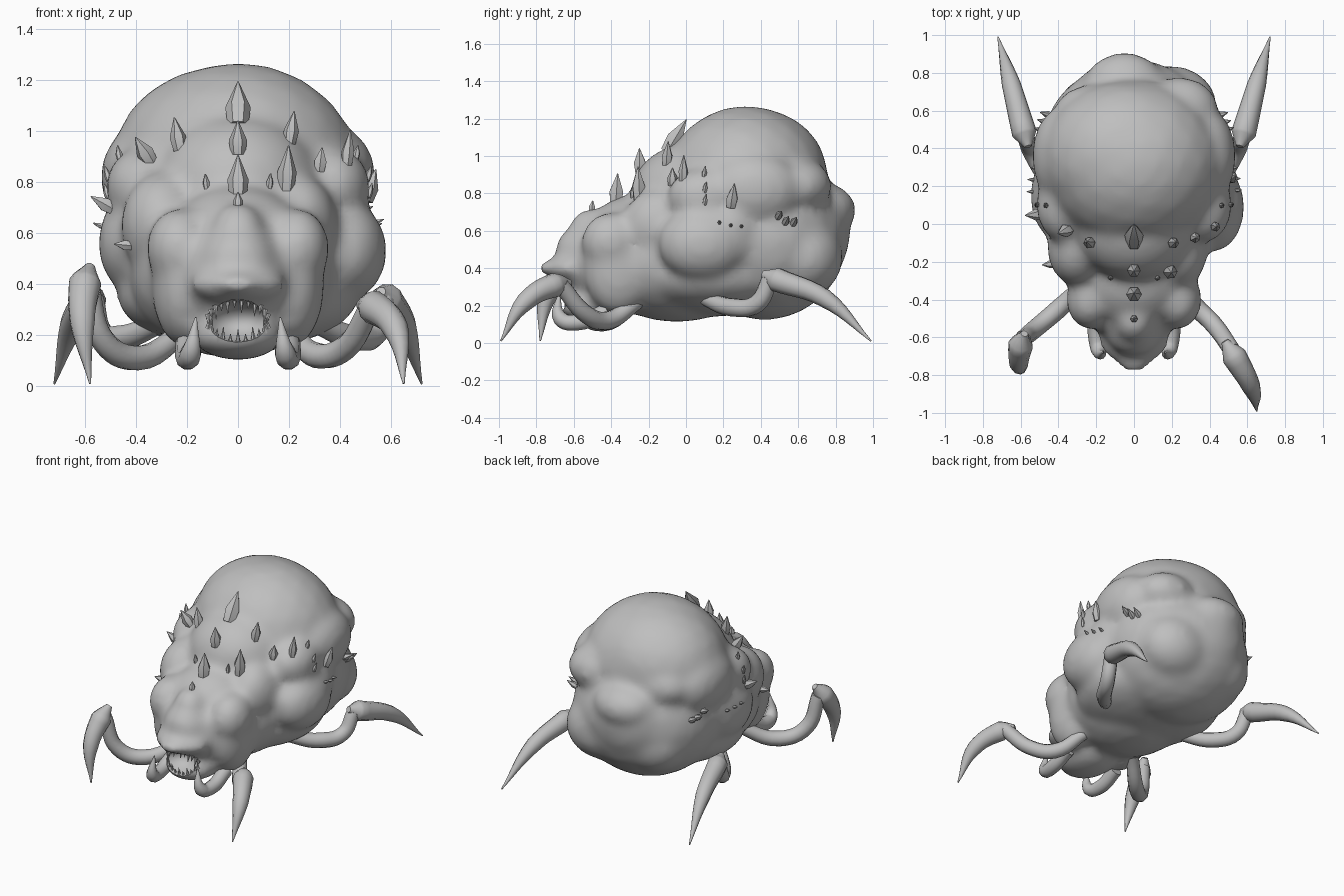
import bpy
import bmesh
import math
from mathutils import Vector, Matrix
from mathutils.bvhtree import BVHTree

cube = bpy.data.objects.get("Cube")
if cube:
    bpy.data.objects.remove(cube, do_unlink=True)

grey = bpy.data.materials.new("stone grey")
grey.use_nodes = True
grey.diffuse_color = (0.52, 0.52, 0.52, 1)
grey.node_tree.nodes["Principled BSDF"].inputs["Base Color"].default_value = grey.diffuse_color


def add_object(name, data):
    obj = bpy.data.objects.new(name, data)
    bpy.context.collection.objects.link(obj)
    data.materials.append(grey)
    return obj


def activate(obj):
    bpy.ops.object.select_all(action="DESELECT")
    obj.select_set(True)
    bpy.context.view_layer.objects.active = obj


def blob(bm, center, radii, mirror=False):
    """Ellipsoid lump, optionally repeated on the other side."""
    for side in ((1, -1) if mirror else (1,)):
        place = Vector((center[0] * side, center[1], center[2]))
        matrix = Matrix.Translation(place) @ Matrix.Diagonal((*radii, 1))
        bmesh.ops.create_icosphere(bm, subdivisions=3, radius=1, matrix=matrix)


def tube(name, points, radii, resolution=3, curved=True):
    """Tapered limb, claw or spine along a path."""
    curve = bpy.data.curves.new(name, "CURVE")
    curve.dimensions = "3D"
    curve.bevel_depth = 1
    curve.bevel_resolution = resolution
    curve.resolution_u = 6
    curve.use_fill_caps = True
    spline = curve.splines.new("BEZIER" if curved else "POLY")
    knots = spline.bezier_points if curved else spline.points
    knots.add(len(points) - 1)
    for knot, point, radius in zip(knots, points, radii):
        knot.co = point if curved else (*point, 1)
        knot.radius = radius
        if curved:
            knot.handle_left_type = knot.handle_right_type = "AUTO"
    obj = add_object(name, curve)
    activate(obj)
    bpy.ops.object.convert(target="MESH")
    bpy.ops.object.shade_smooth_by_angle(angle=math.radians(50))
    return obj


# Lumpy body, fused from ellipsoids
bm = bmesh.new()
# abdomen dome, leaning to one side, and rear mass
blob(bm, (0, 0.32, 0.83), (0.48, 0.45, 0.44))
blob(bm, (-0.04, 0.36, 0.89), (0.45, 0.4, 0.37))
blob(bm, (0, 0.42, 0.55), (0.49, 0.44, 0.43))
blob(bm, (0, 0.5, 0.58), (0.42, 0.37, 0.31))
# broad flanks and belly
blob(bm, (0, 0.22, 0.62), (0.54, 0.35, 0.28))
blob(bm, (0, 0.15, 0.36), (0.48, 0.46, 0.22))
# flank swellings
blob(bm, (0.38, 0.36, 0.82), (0.16, 0.26, 0.2), True)
blob(bm, (0.4, 0.15, 0.56), (0.15, 0.24, 0.2), True)
blob(bm, (0.37, 0.1, 0.78), (0.15, 0.2, 0.16), True)
blob(bm, (0.42, 0.09, 0.53), (0.165, 0.24, 0.2))
# rear lumps
blob(bm, (-0.03, 0.66, 0.6), (0.3, 0.22, 0.3))
blob(bm, (-0.05, 0.72, 0.71), (0.22, 0.19, 0.15))
blob(bm, (0.24, 0.6, 0.84), (0.21, 0.18, 0.15))
blob(bm, (-0.22, 0.57, 0.84), (0.21, 0.17, 0.15))
blob(bm, (0.19, 0.63, 0.46), (0.25, 0.21, 0.22))
blob(bm, (-0.16, 0.6, 0.45), (0.25, 0.2, 0.22))
# thorax and neck
blob(bm, (-0.02, -0.05, 0.44), (0.41, 0.47, 0.33))
blob(bm, (0, 0.02, 0.78), (0.33, 0.32, 0.29))
blob(bm, (0, -0.28, 0.54), (0.29, 0.27, 0.25))
blob(bm, (-0.3, -0.13, 0.63), (0.16, 0.2, 0.21))
blob(bm, (0.24, -0.14, 0.63), (0.15, 0.2, 0.2))
# cheeks
blob(bm, (0.23, -0.4, 0.54), (0.13, 0.16, 0.16), True)
blob(bm, (0.21, -0.36, 0.4), (0.13, 0.19, 0.25), True)
# head, crest, upper lip and jaw
blob(bm, (0, -0.47, 0.43), (0.22, 0.2, 0.23))
blob(bm, (0, -0.51, 0.59), (0.11, 0.12, 0.13))
blob(bm, (0, -0.56, 0.49), (0.15, 0.14, 0.14))
blob(bm, (0, -0.61, 0.4), (0.19, 0.14, 0.08))
blob(bm, (0, -0.69, 0.4), (0.1, 0.1, 0.05))
blob(bm, (0, -0.48, 0.2), (0.18, 0.2, 0.1))
mesh = bpy.data.meshes.new("body")
bm.to_mesh(mesh)
bm.free()
body = add_object("body", mesh)

# Mouth cavity cutter
bm = bmesh.new()
blob(bm, (0, -0.7, 0.255), (0.135, 0.17, 0.085))
mesh = bpy.data.meshes.new("mouth_cutter")
bm.to_mesh(mesh)
bm.free()
cutter = add_object("mouth_cutter", mesh)
cutter.hide_render = True
cutter.hide_set(True)

remesh = body.modifiers.new("fuse", "REMESH")
remesh.mode = "VOXEL"
remesh.voxel_size = 0.025
soften = body.modifiers.new("soften", "SMOOTH")
soften.factor = 0.5
soften.iterations = 14
cut = body.modifiers.new("mouth", "BOOLEAN")
cut.operation = "DIFFERENCE"
cut.solver = "EXACT"
cut.object = cutter
activate(body)
bpy.ops.object.convert(target="MESH")
bpy.ops.object.shade_smooth_by_angle(angle=math.radians(40))
bpy.data.objects.remove(cutter, do_unlink=True)

# Walking legs: a bent limb, then a long claw
limb_radii = (0.04, 0.05, 0.048, 0.045)
claw_radii = (0.02, 0.066, 0.05, 0.004)


def leg(name, limb, claw):
    tube(name + "_limb", limb, limb_radii)
    tube(name + "_claw", claw, claw_radii)


leg("front_left_leg",
    [(0.2, -0.26, 0.22), (0.31, -0.42, 0.12), (0.42, -0.53, 0.15), (0.52, -0.67, 0.31)],
    [(0.48, -0.62, 0.32), (0.53, -0.7, 0.31), (0.62, -0.86, 0.22), (0.65, -0.99, 0.01)])
leg("front_right_leg",
    [(-0.2, -0.26, 0.22), (-0.4, -0.45, 0.11), (-0.53, -0.56, 0.18), (-0.59, -0.61, 0.4)],
    [(-0.58, -0.58, 0.47), (-0.6, -0.64, 0.4), (-0.61, -0.74, 0.25), (-0.58, -0.78, 0.01)])
for side, label in ((1, "left"), (-1, "right")):
    leg("back_" + label + "_leg",
        [(side * 0.3, 0.08, 0.25), (side * 0.46, 0.25, 0.19),
         (side * 0.54, 0.38, 0.21), (side * 0.57, 0.45, 0.34)],
        [(side * 0.56, 0.41, 0.37), (side * 0.58, 0.48, 0.34),
         (side * 0.65, 0.74, 0.24), (side * 0.72, 0.99, 0.01)])
    # Small curved feeler beside the mouth
    tube(label + "_mandible",
         [(side * 0.2, -0.42, 0.17), (side * 0.2, -0.58, 0.11),
          (side * 0.185, -0.67, 0.13), (side * 0.165, -0.68, 0.27)],
         (0.045, 0.045, 0.042, 0.004))

# Teeth along the upper and lower lips
for row, sign, count in (("upper", 1, 12), ("lower", -1, 11)):
    for i in range(count):
        angle = math.pi * (0.1 + 0.8 * i / (count - 1))
        x = 0.125 * math.cos(angle)
        y = -0.58 - 0.06 * math.sin(angle)
        z = 0.255 + sign * 0.088 * math.sin(angle)
        length = 0.035 + 0.02 * (i % 2)
        tube(row + "_tooth", [(x, y, z), (x * 0.95, y - 0.01, z - sign * length)],
             (0.011, 0.001), 1, False)

# Spines rooted on the skin, leaning between its normal and a given lean
graph = bpy.context.evaluated_depsgraph_get()
skin = BVHTree.FromObject(body, graph)


def spine(name, near, length, width, lean=(0, 0.2, 1)):
    root, normal, _, _ = skin.find_nearest(Vector(near))
    axis = (normal * 0.3 + Vector(lean)).normalized()
    points = [root + axis * length * t for t in (-0.2, 0.3, 1)]
    tube(name, points, (width * 0.8, width, 0.002), 1, False)


spine("crown_spine", (0, -0.08, 1.04), 0.17, 0.05, (0, 0.9, 1))
spine("upper_back_spine", (0, -0.23, 0.92), 0.11, 0.036)
spine("neck_spine", (0, -0.38, 0.78), 0.14, 0.042)
spine("crest_spine", (0, -0.5, 0.69), 0.05, 0.02)
spine("left_neck_spine", (0.18, -0.22, 0.77), 0.15, 0.038)
spine("left_shoulder_spine", (0.17, -0.08, 0.93), 0.11, 0.03)
spine("right_shoulder_spine", (-0.19, -0.08, 0.91), 0.11, 0.032)
spine("right_crown_spine", (-0.35, -0.02, 0.88), 0.1, 0.035, (-0.5, 0, 0.6))
spine("left_crown_spine", (0.4, 0.02, 0.84), 0.12, 0.026)
spine("left_flank_spine", (0.48, 0.25, 0.75), 0.11, 0.033)
spine("left_inner_spine", (0.31, -0.05, 0.84), 0.08, 0.028)
for side in (1, -1):
    # small thorn clusters on the flanks and neck
    for i in range(3):
        spine("shoulder_thorn", (side * (0.42 + 0.02 * i), 0.1, 0.85 - 0.05 * i), 0.05, 0.014)
        spine("flank_thorn", (side * 0.55, 0.52 + 0.05 * i, 0.66), 0.07, 0.02, (side, 0.3, 0.7))
        spine("side_thorn", (side * 0.5, 0.17 + 0.06 * i, 0.62), 0.035, 0.01, (side, 0, 0.4))
    spine("neck_thorn", (side * 0.12, -0.28, 0.78), 0.05, 0.014)
spine("right_flank_spine", (-0.5, 0.05, 0.7), 0.09, 0.03, (-0.6, 0, 0.5))
spine("right_cheek_spine", (-0.4, -0.2, 0.56), 0.06, 0.022, (-0.8, 0, 0.2))
